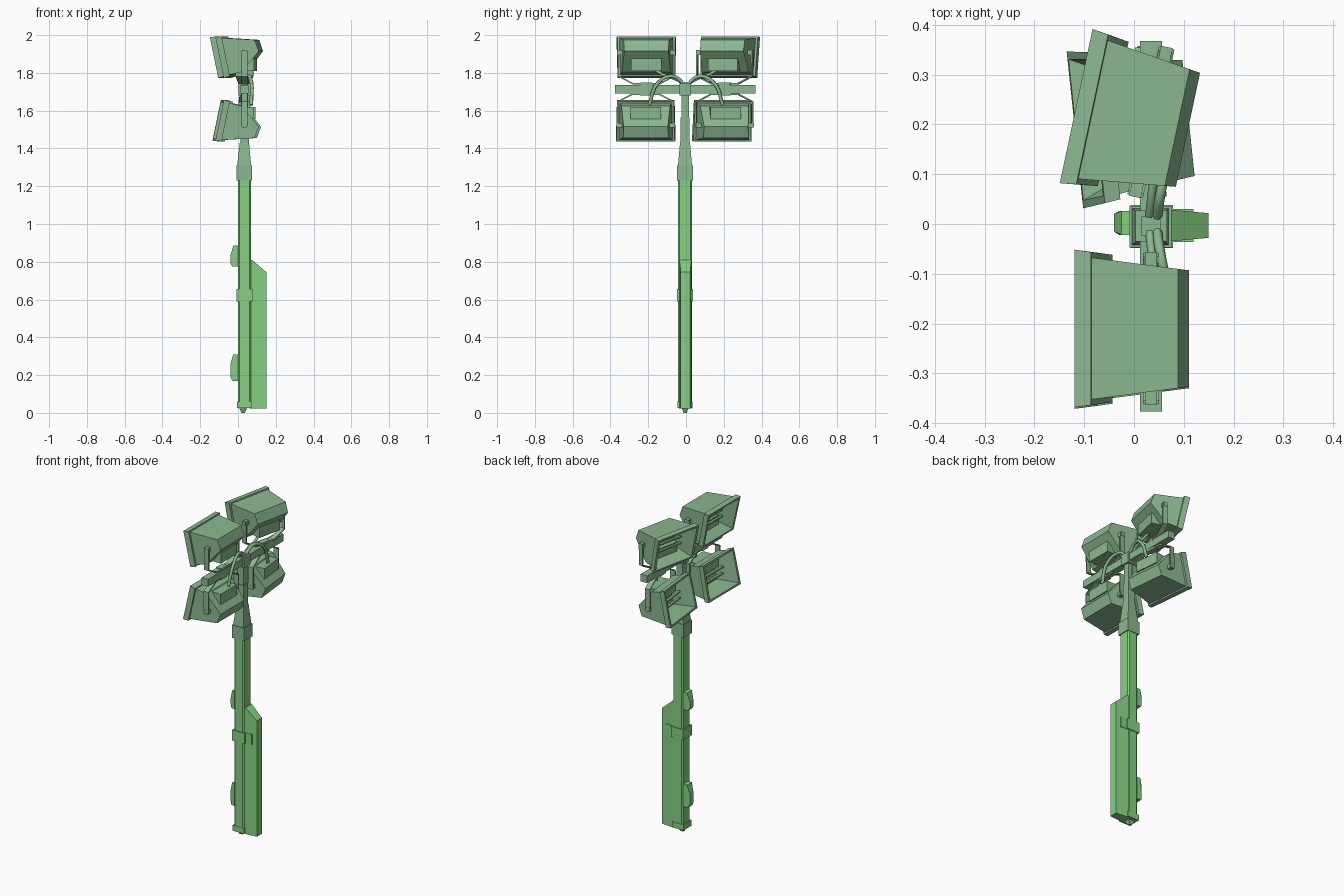
import bpy, bmesh, math
from mathutils import Matrix, Vector

old = bpy.data.objects.get("Cube")
if old:
    bpy.data.objects.remove(old)


def material(name, rgb):
    m = bpy.data.materials.new(name)
    m.use_nodes = True
    m.diffuse_color = (*rgb, 1)
    m.node_tree.nodes["Principled BSDF"].inputs["Base Color"].default_value = (*rgb, 1)
    return m


BRIGHT = material("bright green paint", (0.24, 0.64, 0.22))
MUTED = material("muted green paint", (0.26, 0.48, 0.28))
ARM_Z = 1.715


def finish(name, bm, mat, matrix=Matrix()):
    bm.transform(matrix)
    bmesh.ops.recalc_face_normals(bm, faces=bm.faces[:])
    mesh = bpy.data.meshes.new(name)
    bm.to_mesh(mesh)
    bm.free()
    mesh.materials.append(mat)
    ob = bpy.data.objects.new(name, mesh)
    bpy.context.collection.objects.link(ob)
    return ob


def hull(name, pts, mat, matrix=Matrix()):
    bm = bmesh.new()
    for p in pts:
        bm.verts.new(p)
    bmesh.ops.convex_hull(bm, input=bm.verts[:])
    return finish(name, bm, mat, matrix)


def rect(x, y, z):
    return [(a, b, z) for a in x for b in y]


def box(name, x, y, z, mat, matrix=Matrix(), chamfer=0):
    ob = hull(name, rect(x, y, z[0]) + rect(x, y, z[1]), mat, matrix)
    if chamfer:
        mod = ob.modifiers.new("chamfer", "BEVEL")
        mod.width, mod.segments = chamfer, 1
    return ob


def loft(profile, half_width):
    # Extrudes an x-z profile along y, with the width set by x
    bm = bmesh.new()
    sides = [[bm.verts.new((x, s * half_width(x), z)) for x, z in profile] for s in (-1, 1)]
    n = len(profile)
    for i in range(n):
        j = (i + 1) % n
        bm.faces.new((sides[0][i], sides[0][j], sides[1][j], sides[1][i]))
    for s in sides:
        bm.faces.new(s)
    bmesh.ops.recalc_face_normals(bm, faces=bm.faces[:])
    return bm


def tube(name, pts, radius):
    cu = bpy.data.curves.new(name, "CURVE")
    cu.dimensions = "3D"
    cu.bevel_depth, cu.bevel_resolution, cu.resolution_u = radius, 1, 5
    cu.use_fill_caps = True
    sp = cu.splines.new("BEZIER")
    sp.bezier_points.add(len(pts) - 1)
    for bp, p in zip(sp.bezier_points, pts):
        bp.co = p
        bp.handle_left_type = bp.handle_right_type = "AUTO"
    cu.materials.append(MUTED)
    bpy.context.collection.objects.link(bpy.data.objects.new(name, cu))


# Mast with foot, side fin, strap and front boxes
box("mast", (0, 0.07), (-0.043, 0.033), (0.025, 1.24), BRIGHT, chamfer=0.008)
box("foot_plate", (-0.006, 0.072), (-0.045, 0.035), (0.025, 0.06), BRIGHT)
hull("foot_pin", rect((0.005, 0.05), (-0.025, 0.015), 0.03)
     + rect((0.018, 0.036), (-0.012, 0.004), 0), MUTED)
fin = [(0.06, 0.022), (0.15, 0.022), (0.15, 0.745), (0.075, 0.81), (0.06, 0.81)]
finish("side_fin", loft(fin, lambda x: 0.032 - 0.09 * (x - 0.07)), BRIGHT,
       Matrix.Translation((0, -0.003, 0)))
box("strap", (-0.007, 0.078), (-0.048, 0.038), (0.59, 0.655), BRIGHT)
box("fin_strap", (0.07, 0.12), (-0.036, 0.03), (0.59, 0.655), BRIGHT)
for name, lo, hi in (("upper_latch", 0.775, 0.885), ("lower_latch", 0.17, 0.31)):
    hull(name, rect((-0.03, 0.005), (-0.022, 0.026), lo)
         + rect((-0.04, 0.005), (-0.015, 0.02), lo + 0.02)
         + rect((-0.04, 0.005), (-0.015, 0.02), hi - 0.05)
         + rect((-0.025, 0.005), (-0.022, 0.026), hi), BRIGHT)

# Socket, tapered neck, post and cross arm
box("socket", (-0.009, 0.075), (-0.047, 0.036), (1.23, 1.31), MUTED)
hull("tapered_neck", rect((-0.005, 0.07), (-0.043, 0.032), 1.305)
     + rect((0.01, 0.058), (-0.031, 0.021), 1.435), MUTED)
box("post", (0.012, 0.057), (-0.028, 0.018), (1.42, 1.565), MUTED)
box("upper_post", (0.015, 0.054), (-0.024, 0.015), (1.56, 1.75), MUTED)
box("cross_arm", (0.012, 0.056), (-0.377, 0.368), (1.692, 1.737), MUTED)
box("arm_clamp", (0.003, 0.066), (-0.035, 0.027), (1.68, 1.745), MUTED)

BODY = [(-0.085, 0.27), (0.088, 0.26), (0.11, 0.2), (0.082, 0.165),
        (0.02, 0.09), (-0.045, 0.075)]


def housing(name, matrix):
    bm = loft(BODY, lambda x: 0.143 - 0.13 * (x + 0.09))
    face = min(bm.faces, key=lambda f: f.calc_center_median().x)

    def push(face, scale, dist):
        normal = face.normal.copy()
        face = bmesh.ops.extrude_discrete_faces(bm, faces=[face])["faces"][0]
        mid = face.calc_center_median()
        for v in face.verts:
            v.co = mid + (v.co - mid) * scale + normal * dist
        face.normal_update()
        return face

    # Flange, rim and the deep open reflector
    face = push(face, 1.08, 0)
    face = push(face, 1.03, 0.033)
    face = push(face, 0.9, 0)
    push(face, 0.62, -0.11)
    finish(name, bm, MUTED, matrix)


def yoke(name, matrix):
    # Bent strap from the arm around both sides of the housing
    path = [(0, 0.027), (0.07, 0.027), (0.148, 0.068), (0.148, 0.2)]
    path = [(-y, z) for y, z in reversed(path[1:])] + path
    bm = bmesh.new()
    rows = [[bm.verts.new((x, y, z)) for x in (0.018, 0.05)] for y, z in path]
    for a, b in zip(rows, rows[1:]):
        bm.faces.new((a[0], a[1], b[1], b[0]))
    ob = finish(name, bm, MUTED, matrix)
    mod = ob.modifiers.new("thickness", "SOLIDIFY")
    mod.thickness, mod.offset = 0.008, 0


# Four floodlights, the lower pair upside down
lamps = [("upper_left", 0.205, 1, -12), ("upper_right", -0.21, 1, 0),
         ("lower_left", 0.205, -1, 6), ("lower_right", -0.213, -1, 0)]
for side, y, flip, angle in lamps:
    m = (Matrix.Translation((0.034, y, ARM_Z))
         @ Matrix.Rotation(math.radians(angle), 4, "Z")
         @ Matrix.Diagonal((1, 1, flip, 1)) @ Matrix.Translation((-0.034, 0, 0)))
    housing(side + "_housing", m)
    yoke(side + "_yoke", m)
    box(side + "_ballast", (-0.02, 0.085), (-0.08, 0.08), (0.095, 0.16), MUTED, m)
    box(side + "_hinge", (0.022, 0.046), (-0.154, 0.154), (0.18, 0.205), MUTED, m)
    for i, z in enumerate((0.16, 0.2)):
        box(f"{side}_lamp_bar_{i}", (-0.05, -0.035), (-0.085, 0.085), (z - 0.005, z + 0.005), MUTED, m)
    box(side + "_pivot", (0.015, 0.053), (-0.03, 0.03), (0.015, 0.035), MUTED, m)

# Cables looping over the arm to the floodlights
for side, s in (("left", 1), ("right", -1)):
    tube(side + "_long_cable", [(0.045, s * 0.005, 1.735), (0.055, s * 0.07, 1.782),
                                (0.072, s * 0.15, 1.745), (0.07, s * 0.195, 1.63)], 0.01)
    tube(side + "_short_cable", [(0.03, s * 0.005, 1.735), (0.035, s * 0.05, 1.765),
                                 (0.04, s * 0.12, 1.79), (0.03, s * 0.17, 1.82)], 0.009)
